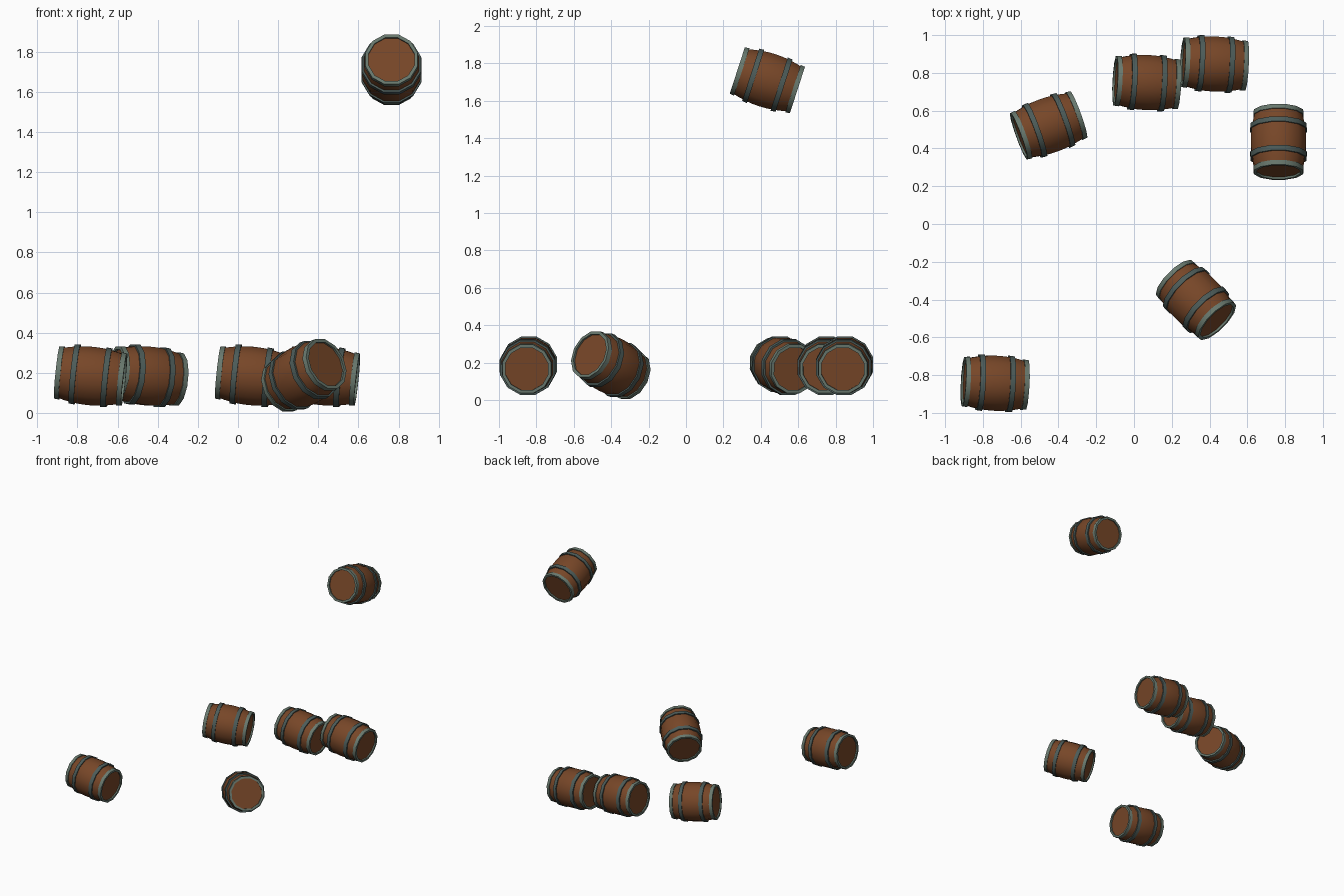
import bpy, bmesh, math
from mathutils import Euler

if "Cube" in bpy.data.objects:
    bpy.data.objects.remove(bpy.data.objects["Cube"])

SIDES = 12


def material(name, rgb):
    m = bpy.data.materials.new(name)
    m.diffuse_color = (*rgb, 1)
    m.use_nodes = True
    m.node_tree.nodes["Principled BSDF"].inputs["Base Color"].default_value = m.diffuse_color
    return m


WOOD = material("brown wood", (0.185, 0.062, 0.021))
IRON = material("dark iron", (0.072, 0.105, 0.098))
RIM = material("pale iron", (0.14, 0.19, 0.155))


def lathe(name, profile, mat, loop, place):
    """Revolve (x, radius) points about the local x axis."""
    bm = bmesh.new()
    rings = []
    for x, r in profile:
        ring = []
        for i in range(SIDES):
            a = 2 * math.pi * (i + 0.5) / SIDES
            ring.append(bm.verts.new((x, r * math.cos(a), r * math.sin(a))))
        rings.append(ring)
    pairs = list(zip(rings, rings[1:]))
    if loop:
        pairs.append((rings[-1], rings[0]))
    else:
        bm.faces.new(rings[0])
        bm.faces.new(rings[-1])
    for a, b in pairs:
        for i in range(SIDES):
            j = (i + 1) % SIDES
            bm.faces.new((a[i], a[j], b[j], b[i]))
    bmesh.ops.recalc_face_normals(bm, faces=bm.faces)
    me = bpy.data.meshes.new(name)
    bm.to_mesh(me)
    bm.free()
    me.materials.append(mat)
    ob = bpy.data.objects.new(name, me)
    bpy.context.collection.objects.link(ob)
    ob.location, ob.rotation_euler = place
    bpy.ops.object.select_all(action='DESELECT')
    ob.select_set(True)
    bpy.context.view_layer.objects.active = ob
    bpy.ops.object.shade_smooth_by_angle(angle=math.radians(35))


def barrel(loc, yaw, pitch):
    place = (loc, Euler((0, math.radians(pitch), math.radians(yaw))))
    # bulging staves with flat heads
    body = [(x, 0.151 - 0.024 * (x / 0.158) ** 2)
            for x in (-0.158, -0.12, -0.08, -0.04, 0, 0.04, 0.08, 0.12, 0.158)]
    lathe("barrel_body", body, WOOD, False, place)
    for s in (-1, 1):
        # hoop round the belly
        hoop = [(s * 0.066, 0.138), (s * 0.066, 0.155),
                (s * 0.094, 0.152), (s * 0.094, 0.135)]
        lathe("barrel_hoop", hoop, IRON, True, place)
        # rim ring at the end
        rim = [(s * 0.144, 0.118), (s * 0.144, 0.138),
               (s * 0.169, 0.135), (s * 0.169, 0.118)]
        lathe("barrel_rim", rim, RIM, True, place)


# scattered barrels: position, yaw, downward pitch
for loc, yaw, pitch in [
    ((-0.735, -0.843, 0.184), -3, 6),
    ((-0.452, 0.522, 0.184), 20, 6),
    ((0.068, 0.749, 0.184), -3, 6),
    ((0.426, 0.847, 0.184), -3, 6),
    ((0.328, -0.402, 0.187), -45, -20),
    ((0.765, 0.435, 1.71), 90, 18),
]:
    barrel(loc, yaw, pitch)
